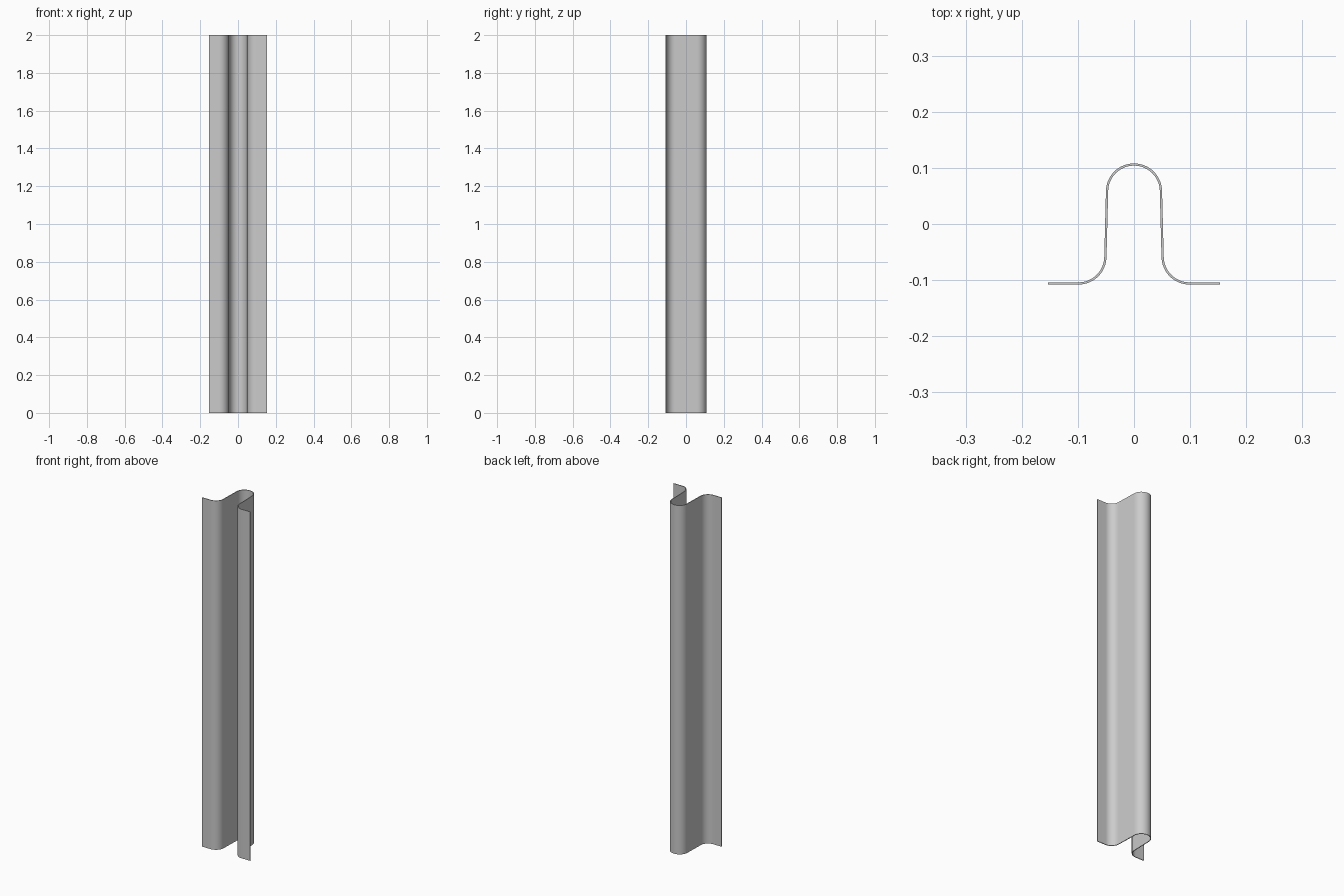
import bpy, bmesh
from math import sin, cos, radians

if "Cube" in bpy.data.objects:
    bpy.data.objects.remove(bpy.data.objects["Cube"])

LENGTH = 2.0
THICK = 0.004
R = 0.048          # centre-line bend radius
TILT = 1.5         # draft of the side walls in degrees


def arc(cx, cy, a0, a1, n):
    """Points on a bend from angle a0 to a1."""
    return [(cx + R * cos(radians(a0 + (a1 - a0) * i / n)),
             cy + R * sin(radians(a0 + (a1 - a0) * i / n))) for i in range(n + 1)]


# Right half of the hat section: crown, side wall, foot bend, flange
half = arc(0, 0.058, 90, TILT, 16) + arc(0.099, -0.058, 180 + TILT, 270, 16) + [(0.153, -0.106)]
# Mirror to get the left half
profile = [(-x, y) for x, y in reversed(half[1:])] + half

# Extrude the section upwards
bm = bmesh.new()
low = [bm.verts.new((x, y, 0)) for x, y in profile]
high = [bm.verts.new((x, y, LENGTH)) for x, y in profile]
for i in range(len(profile) - 1):
    bm.faces.new((low[i], low[i + 1], high[i + 1], high[i]))
bmesh.ops.recalc_face_normals(bm, faces=bm.faces)
mesh = bpy.data.meshes.new("hat_channel")
bm.to_mesh(mesh)
bm.free()

channel = bpy.data.objects.new("hat_channel", mesh)
bpy.context.collection.objects.link(channel)

# Sheet thickness, centred on the profile line
sheet = channel.modifiers.new("sheet_thickness", 'SOLIDIFY')
sheet.thickness = THICK
sheet.offset = 0
sheet.use_even_offset = True

bpy.context.view_layer.objects.active = channel
channel.select_set(True)
bpy.ops.object.modifier_apply(modifier=sheet.name)
bpy.ops.object.shade_smooth_by_angle(angle=radians(30))
